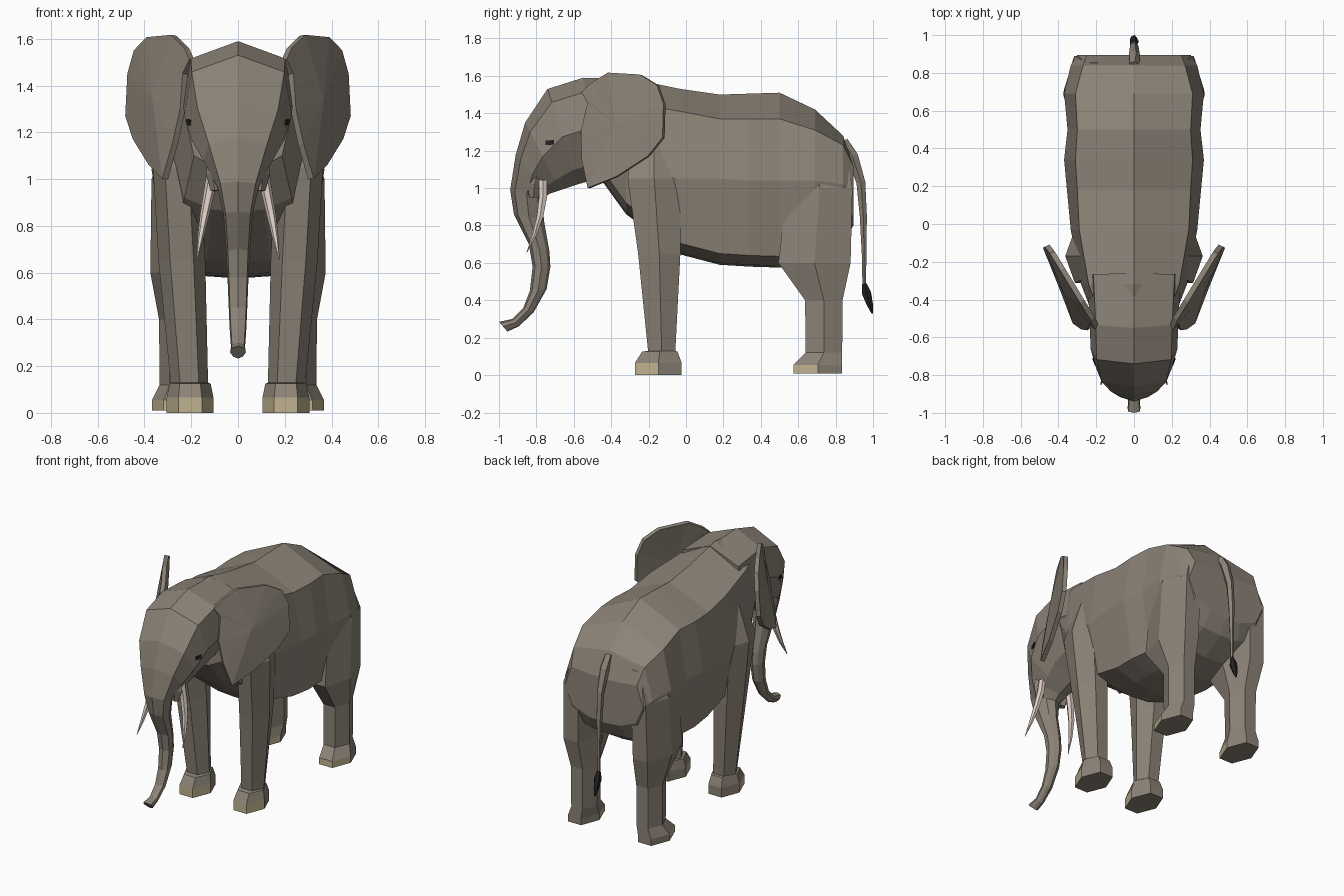
import bpy, bmesh, math
from mathutils import Vector

if "Cube" in bpy.data.objects:
    bpy.data.objects.remove(bpy.data.objects["Cube"])


def material(name, rgb):
    m = bpy.data.materials.new(name)
    m.diffuse_color = (*rgb, 1)
    m.use_nodes = True
    m.node_tree.nodes["Principled BSDF"].inputs["Base Color"].default_value = m.diffuse_color
    return m


HIDE = material("grey hide", (0.262, 0.227, 0.184))
IVORY = material("ivory", (0.73, 0.62, 0.55))
NAIL = material("toenail", (0.53, 0.45, 0.28))
BLACK = material("dark hair", (0.018, 0.015, 0.014))


def finish(bm, name, mats, mirror=False):
    bmesh.ops.recalc_face_normals(bm, faces=bm.faces[:])
    me = bpy.data.meshes.new(name)
    bm.to_mesh(me)
    bm.free()
    for m in mats:
        me.materials.append(m)
    ob = bpy.data.objects.new(name, me)
    bpy.context.collection.objects.link(ob)
    if mirror:
        ob.modifiers.new("mirror", 'MIRROR').use_axis[0] = True
    return ob


def loft(name, rings, mats=(HIDE,), mirror=False, rule=None):
    """Skin closed rings of equal point count and cap both ends."""
    bm = bmesh.new()
    vs = [[bm.verts.new(p) for p in r] for r in rings]
    n = len(vs[0])
    for a, b in zip(vs, vs[1:]):
        for i in range(n):
            j = (i + 1) % n
            bm.faces.new((a[i], a[j], b[j], b[i]))
    bm.faces.new(vs[0])
    bm.faces.new(vs[-1])
    bmesh.ops.recalc_face_normals(bm, faces=bm.faces[:])
    if rule:
        for f in bm.faces:
            f.material_index = rule(f)
    return finish(bm, name, mats, mirror)


def both_sides(half):
    """Complete a half outline (first and last points on x = 0)."""
    return half + [(-x, y, z) for x, y, z in half[-2:0:-1]]


def tube(name, path, n, mats=(HIDE,), mirror=False):
    """Tube along (x, y, z, radius) points."""
    pts = [Vector(p[:3]) for p in path]
    rings = []
    for i, p in enumerate(pts):
        d = (pts[min(i + 1, len(pts) - 1)] - pts[max(i - 1, 0)]).normalized()
        u = Vector((1, 0, 0))
        u = (u - d * u.dot(d)).normalized()
        v = d.cross(u)
        r = path[i][3]
        rings.append([p + r * (u * math.cos(a) + v * math.sin(a))
                      for a in (math.tau * k / n for k in range(n))])
    return loft(name, rings, mats, mirror)


# Body: y, top, shoulder z, shoulder x, side x, side z, bottom
body = []
for y, zt, zs, xs, xw, zw, zb in [
        (-.45, 1.58, 1.47, .19, .23, 1.28, 1.04),
        (-.32, 1.59, 1.46, .24, .28, 1.12, .86),
        (-.03, 1.53, 1.41, .29, .335, 1.05, .645),
        (.18, 1.50, 1.37, .30, .355, 1.05, .59),
        (.34, 1.505, 1.37, .31, .37, 1.04, .58),
        (.50, 1.51, 1.37, .30, .352, 1.04, .575),
        (.69, 1.42, 1.31, .31, .37, 1.04, .61),
        (.84, 1.28, 1.23, .27, .335, 1.02, .70),
        (.895, 1.10, 1.12, .25, .30, .98, .80)]:
    body.append(both_sides([(0, y, zt), (xs, y, zs), (xw, y, zw),
                            (xw * .82, y, zb + .06), (xw * .4, y, zb + .01), (0, y, zb)]))
loft("body", body)

# Head and trunk: front point (y, z), back point (y, z), half width
head = []
for fy, fz, by, bz, w in [
        (-.26, 1.58, -.30, .95, .25),
        (-.55, 1.59, -.44, 1.06, .235),
        (-.74, 1.53, -.58, 1.02, .23),
        (-.86, 1.35, -.67, .99, .20),
        (-.91, 1.18, -.73, .97, .145),
        (-.94, .99, -.765, .94, .088),
        (-.92, .86, -.76, .83, .062),
        (-.84, .70, -.73, .66, .05),
        (-.82, .58, -.725, .58, .045),
        (-.835, .45, -.745, .46, .04),
        (-.87, .36, -.815, .335, .035),
        (-.93, .30, -.895, .26, .03),
        (-1.0, .285, -.955, .233, .034)]:
    head.append(both_sides([(w * k, fy + (by - fy) * t, fz + (bz - fz) * t)
                            for t, k in ((0, 0), (.14, .86), (.5, 1), (.85, .6), (1, 0))]))
head_ob = loft("head_and_trunk", head)

# Ears: fan outline (y, z) bent outwards, thickened
def ear_point(y, z):
    flare = .09 * (1.55 - z) / .45 * (1 - (y + .55) / .45 * .7)
    return (.195 + .61 * (y + .54) + max(flare, 0), y, z)


outline = [(-.55, 1.51), (-.5, 1.56), (-.41, 1.615), (-.24, 1.605), (-.15, 1.55),
           (-.115, 1.45), (-.12, 1.27), (-.2, 1.17), (-.37, 1.06), (-.52, 1.0),
           (-.55, 1.15), (-.555, 1.3), (-.52, 1.45)]
bm = bmesh.new()
rim = [bm.verts.new(ear_point(*p)) for p in outline]
hub = bm.verts.new(Vector(ear_point(-.36, 1.34)) + Vector((.02, -.012, 0)))
for i, v in enumerate(rim):
    bm.faces.new((v, rim[(i + 1) % len(rim)], hub))
ear = finish(bm, "ears", [HIDE])
solid = ear.modifiers.new("thickness", 'SOLIDIFY')
solid.thickness = .028
solid.offset = 0
ear.modifiers.new("mirror", 'MIRROR')


# Legs: six-sided rings (z, centre x, centre y, half x, half y)
def legs(name, rings):
    s = math.sin(math.pi / 3)
    pts = [[(cx + hx * math.cos(k * math.pi / 3), cy + hy / s * math.sin(k * math.pi / 3), z)
            for k in range(6)] for z, cx, cy, hx, hy in rings]
    # toenails are the forward faces of the lowest band
    loft(name, pts, (HIDE, NAIL), True,
         lambda f: int(f.calc_center_median().z < .07 and f.normal.y < -.3))


legs("front_legs", [(0, .205, -.148, .1, .125), (.065, .205, -.148, .1, .125),
                    (.125, .205, -.14, .088, .095), (.13, .208, -.13, .08, .073),
                    (.65, .24, -.143, .1, .113), (1.05, .262, -.17, .102, .142),
                    (1.3, .2, -.17, .08, .11)])
legs("hind_legs", [(.01, .268, .705, .1, .13), (.055, .268, .705, .1, .13),
                   (.12, .25, .737, .085, .098), (.4, .25, .737, .088, .1),
                   (.6, .265, .687, .11, .193), (1.0, .258, .715, .112, .175),
                   (1.2, .2, .715, .1, .14)])

# Tusks and the cheeks that hold them
tube("tusks", [(.108, -.765, 1.04, .024), (.122, -.765, .95, .024), (.142, -.78, .85, .02),
               (.16, -.81, .75, .013), (.176, -.852, .655, .002)], 6, (IVORY,), True)
tube("tusk_cheeks", [(.09, -.78, 1.12, .035), (.095, -.81, 1.02, .042),
                     (.092, -.815, .95, .025)], 5, (HIDE,), True)

# Eyes: thin plates laid on the head surface
_, spot, normal, _ = head_ob.closest_point_on_mesh(Vector((.24, -.74, 1.245)))
side = normal.cross(Vector((0, 0, 1))).normalized()
up = side.cross(normal)
quad = [side * a * .021 + up * b * .014 for a, b in ((1, .7), (-1, 1), (-1, -.7), (1, -1))]
loft("eyes", [[spot + q + normal * h for q in quad] for h in (-.002, .006)], (BLACK,), True)

# Tail and tuft
tube("tail", [(0, .84, 1.25, .028), (0, .89, 1.17, .032), (0, .935, 1.03, .025),
              (0, .948, .85, .02), (0, .952, .65, .013), (0, .953, .47, .01)], 5)
tube("tail_tuft", [(0, .953, .49, .012), (0, .965, .44, .026),
                   (0, .982, .38, .018), (0, .996, .33, .004)], 5, (BLACK,))
